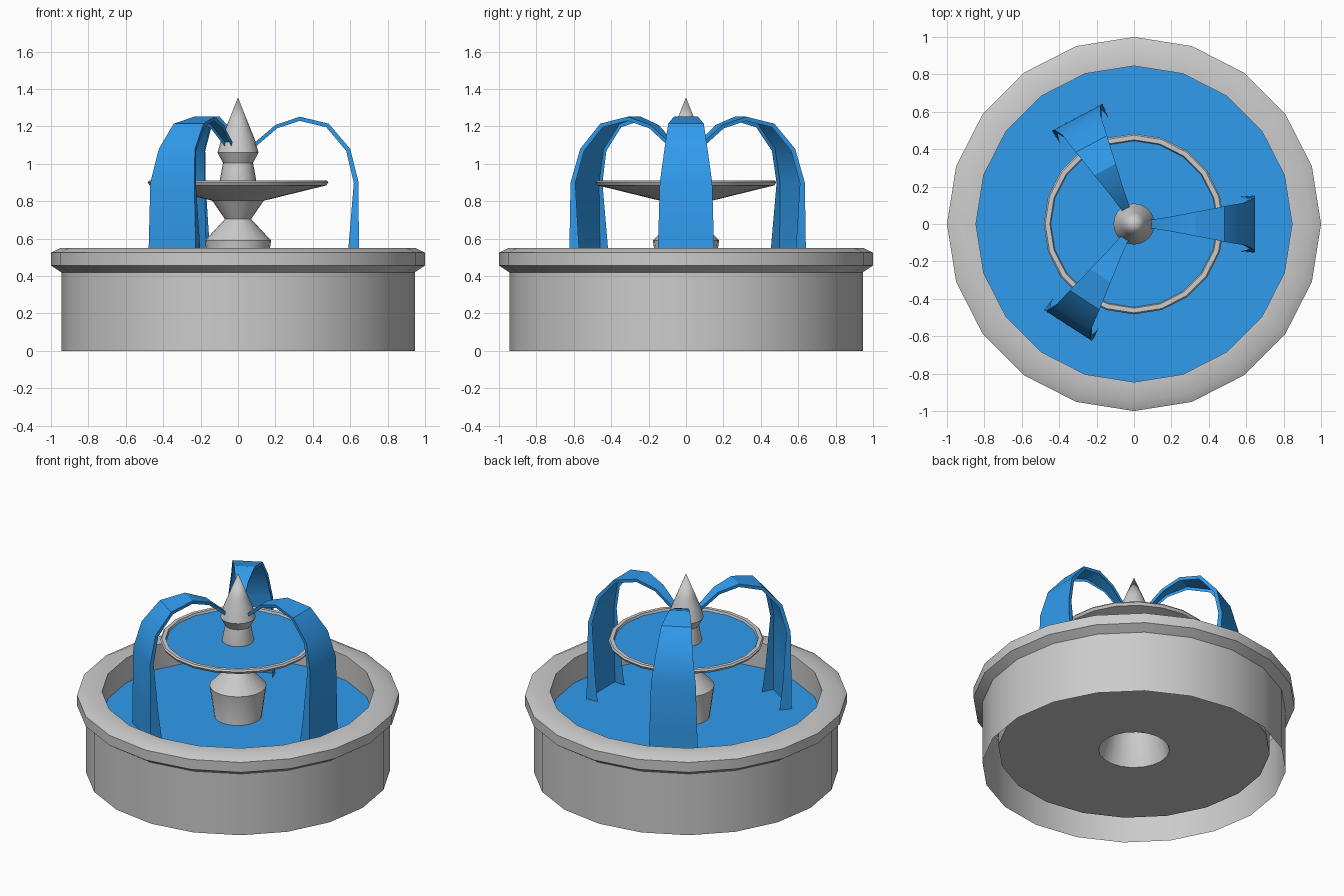
import bpy, bmesh
from math import cos, sin, pi, radians
from mathutils import Vector

if "Cube" in bpy.data.objects:
    bpy.data.objects.remove(bpy.data.objects["Cube"])

SIDES = 20

water_mat = bpy.data.materials.new("water_blue")
water_mat.diffuse_color = (0.03, 0.33, 0.85, 1)
water_mat.use_nodes = True
water_mat.node_tree.nodes["Principled BSDF"].inputs["Base Color"].default_value = water_mat.diffuse_color


def finish(bm, name, mat=None):
    mesh = bpy.data.meshes.new(name)
    bm.to_mesh(mesh)
    bm.free()
    ob = bpy.data.objects.new(name, mesh)
    bpy.context.collection.objects.link(ob)
    if mat:
        mesh.materials.append(mat)
    bpy.ops.object.select_all(action='DESELECT')
    bpy.context.view_layer.objects.active = ob
    ob.select_set(True)
    bpy.ops.object.shade_smooth_by_angle(angle=radians(30))
    return ob


def lathe(name, profile, mat=None):
    """Spin an open (radius, height) profile around z."""
    bm = bmesh.new()
    rings = []
    for r, z in profile:
        if r == 0:
            rings.append([bm.verts.new((0, 0, z))] * SIDES)
        else:
            rings.append([bm.verts.new((r * cos(2 * pi * k / SIDES),
                                        r * sin(2 * pi * k / SIDES), z))
                          for k in range(SIDES)])
    for lo, hi in zip(rings, rings[1:]):
        for k in range(SIDES):
            n = (k + 1) % SIDES
            quad = list(dict.fromkeys((lo[k], lo[n], hi[n], hi[k])))
            bm.faces.new(quad)
    return finish(bm, name, mat)


def jet(name, angle):
    """Falling sheet of water with its side edges folded inwards."""
    # radius, height, half width, fold depth
    path = [(0.085, 1.11, 0.022, 0.02), (0.20, 1.208, 0.04, 0.02),
            (0.33, 1.252, 0.065, 0.022), (0.485, 1.215, 0.095, 0.023),
            (0.60, 1.08, 0.115, 0.024), (0.645, 0.90, 0.14, 0.026),
            (0.646, 0.55, 0.15, 0.056), (0.647, 0.37, 0.153, 0.08)]
    bm = bmesh.new()
    ca, sa = cos(angle), sin(angle)
    rows = []
    for i, (r, z, w, fold) in enumerate(path):
        a, b = path[max(i - 1, 0)], path[min(i + 1, len(path) - 1)]
        t = Vector((b[0] - a[0], b[1] - a[1])).normalized()
        row = []
        for s, depth in ((-0.95, fold), (-1, 0), (1, 0), (0.95, fold)):
            u, h, v = r + t.y * depth, z - t.x * depth, s * w
            row.append(bm.verts.new((u * ca - v * sa, u * sa + v * ca, h)))
        rows.append(row)
    for p, q in zip(rows, rows[1:]):
        for j in range(3):
            bm.faces.new((p[j], q[j], q[j + 1], p[j + 1]))
    return finish(bm, name, water_mat)


# Basin wall, rim, floor and central pedestal
lathe("basin_and_pedestal", [
    (0.945, 0), (0.945, 0.42), (1.0, 0.457), (1.0, 0.525), (0.95, 0.55),
    (0.845, 0.55), (0.845, 0.12), (0.22, 0.12), (0.145, 0.36),
    (0.177, 0.59), (0.07, 0.705), (0.138, 0.803)])

# Upper bowl with rim
lathe("upper_bowl", [
    (0.138, 0.803), (0.473, 0.885), (0.483, 0.902), (0.475, 0.912),
    (0.45, 0.912), (0.44, 0.885), (0.10, 0.86)])

# Pointed finial
lathe("finial", [
    (0.10, 0.86), (0.098, 0.91), (0.08, 1.005), (0.11, 1.06),
    (0.09, 1.13), (0.06, 1.205), (0, 1.355)])

# Water surfaces
lathe("basin_water", [(0.845, 0.38), (0.145, 0.38)], water_mat)
lathe("bowl_water", [(0.445, 0.898), (0.095, 0.898)], water_mat)

# Three jets around the finial
for n, deg in enumerate((0, 118, 237)):
    jet(f"water_jet_{n + 1}", radians(deg))
